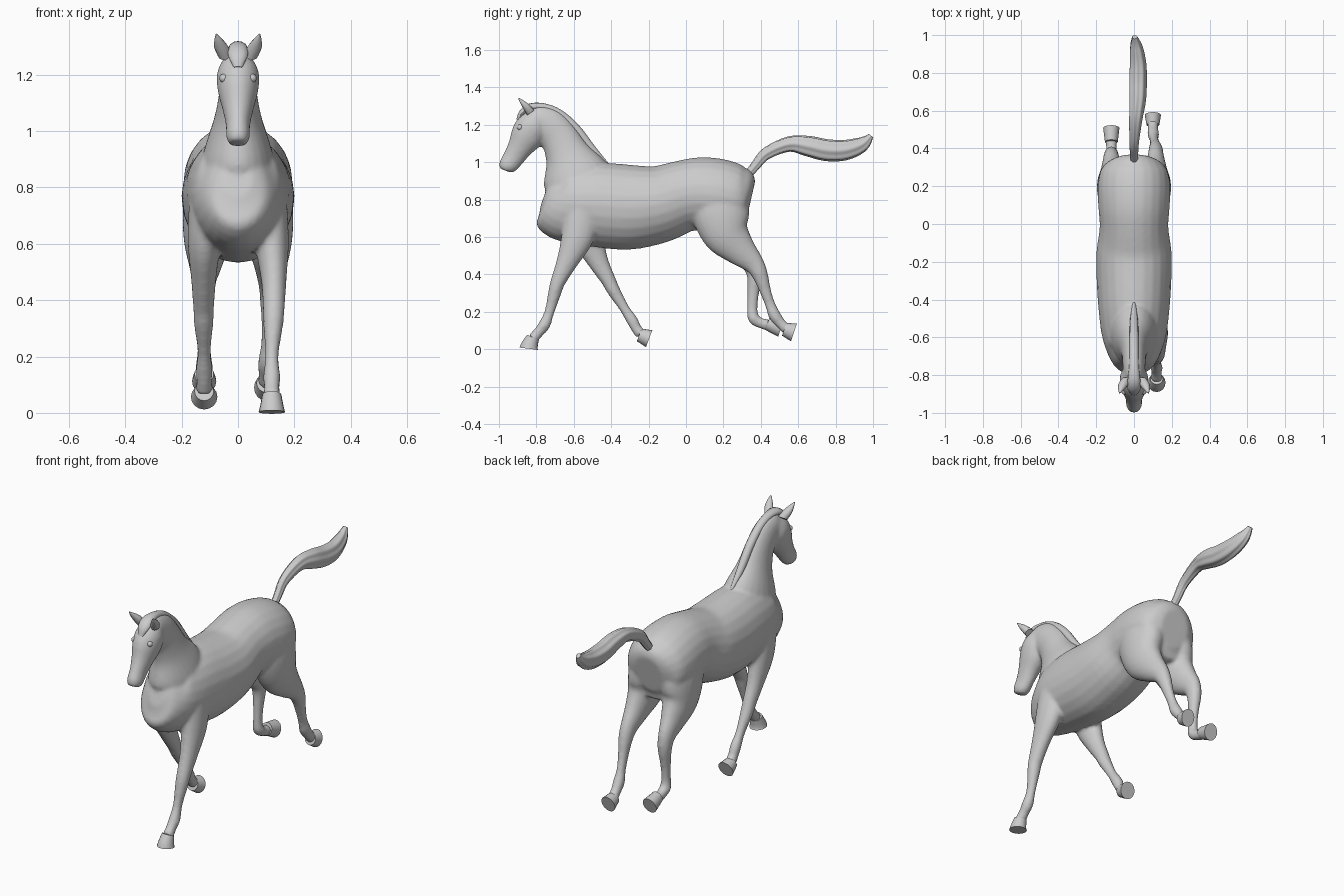
import bpy, bmesh, math


def catmull(stations, steps):
    """Smoothly interpolate (x, y, z, half_width, half_depth) stations."""
    p = [stations[0]] + list(stations) + [stations[-1]]
    out = []
    for i in range(1, len(p) - 2):
        for s in range(steps):
            t = s / steps
            out.append([0.5 * (2 * b + (c - a) * t + (2 * a - 5 * b + 4 * c - d) * t * t
                               + (3 * b - a - 3 * c + d) * t ** 3)
                        for a, b, c, d in zip(*p[i - 1:i + 3])])
    out.append(list(stations[-1]))
    return out


def loft(bm, stations, sides=20, steps=4, ridge=0.0, ridges=7):
    """Skin elliptical rings that stand square to the path in the side plane."""
    path = catmull(stations, steps)
    rings = []
    for i, (x, y, z, w, d) in enumerate(path):
        a, b = path[max(i - 1, 0)], path[min(i + 1, len(path) - 1)]
        dy, dz = b[1] - a[1], b[2] - a[2]
        n = math.hypot(dy, dz) or 1
        ring = []
        for k in range(sides):
            t = 2 * math.pi * k / sides
            r = 1 + ridge * (math.cos(ridges * t) - 1)
            u, v = w * r * math.cos(t), d * r * math.sin(t)
            ring.append(bm.verts.new((x + u, y - v * dz / n, z + v * dy / n)))
        rings.append(ring)
    for r, q in zip(rings, rings[1:]):
        for k in range(sides):
            m = (k + 1) % sides
            bm.faces.new((r[k], r[m], q[m], q[k]))
    bm.faces.new(rings[0])
    bm.faces.new(rings[-1])


def finish(name, bm, angle=50):
    bmesh.ops.recalc_face_normals(bm, faces=bm.faces[:])
    me = bpy.data.meshes.new(name)
    bm.to_mesh(me)
    bm.free()
    ob = bpy.data.objects.new(name, me)
    bpy.context.collection.objects.link(ob)
    bpy.ops.object.select_all(action='DESELECT')
    ob.select_set(True)
    bpy.context.view_layer.objects.active = ob
    bpy.ops.object.shade_smooth_by_angle(angle=math.radians(angle))
    return ob


def part(name, stations, angle=50, **kw):
    bm = bmesh.new()
    loft(bm, stations, **kw)
    return finish(name, bm, angle)


# Torso, chest to rump: y, z, half width, half height
torso = [(0, *s) for s in [
    (-.755, .83, .05, .07), (-.73, .82, .10, .15), (-.67, .79, .145, .20),
    (-.58, .775, .172, .212), (-.45, .77, .188, .227), (-.30, .76, .198, .227),
    (-.15, .775, .199, .208), (-.02, .817, .182, .192), (.08, .83, .188, .197),
    (.18, .82, .193, .197), (.27, .80, .182, .185), (.32, .795, .15, .165),
    (.345, .79, .09, .11)]]

# Neck from the withers up to the poll
neck = [(0, *s) for s in [
    (-.56, .83, .14, .16), (-.59, .93, .12, .18), (-.635, 1.045, .084, .122),
    (-.68, 1.135, .067, .102), (-.735, 1.195, .061, .098),
    (-.80, 1.225, .056, .084), (-.83, 1.23, .04, .06)]]

# Head from the poll down to the muzzle
head = [(0, *s) for s in [
    (-.775, 1.25, .05, .055), (-.815, 1.20, .075, .086), (-.85, 1.14, .071, .089),
    (-.89, 1.075, .054, .067), (-.925, 1.02, .043, .057),
    (-.953, .98, .042, .05), (-.964, .955, .032, .036)]]

# Front legs, one reaching forward (+x) and one swinging back (-x)
fore_reach = [(.11, -.55, .74, .065, .10), (.12, -.58, .60, .06, .088),
              (.127, -.635, .47, .045, .058), (.127, -.685, .36, .038, .040),
              (.125, -.70, .31, .035, .036), (.12, -.73, .20, .024, .027),
              (.12, -.758, .13, .031, .032), (.12, -.79, .09, .028, .028),
              (.12, -.82, .055, .032, .032)]
fore_back = [(-.11, -.55, .74, .065, .10), (-.12, -.525, .60, .058, .085),
             (-.122, -.47, .47, .044, .056), (-.122, -.415, .37, .037, .040),
             (-.122, -.39, .32, .035, .036), (-.12, -.33, .22, .024, .027),
             (-.12, -.288, .155, .030, .031), (-.12, -.265, .11, .028, .028),
             (-.12, -.24, .08, .032, .032)]

# Hind legs share the thigh and differ below the hock
thigh = [(.095, .165, .86, .08, .15), (.10, .185, .73, .095, .155),
         (.11, .215, .62, .083, .128), (.115, .285, .535, .06, .09)]
hind_trail = thigh + [
    (.115, .36, .46, .043, .058), (.115, .395, .40, .037, .043),
    (.11, .425, .31, .027, .031), (.105, .45, .24, .024, .028),
    (.102, .475, .18, .031, .033), (.10, .51, .135, .028, .028),
    (.10, .54, .105, .031, .031)]
hind_fold = [(-x, *s) for x, *s in thigh] + [
    (-.12, .345, .47, .043, .06), (-.12, .367, .40, .037, .043),
    (-.12, .36, .30, .027, .031), (-.12, .355, .22, .024, .028),
    (-.12, .362, .165, .031, .031), (-.12, .40, .14, .028, .028),
    (-.12, .44, .13, .031, .031)]

# Blend all the body lofts into one skin
bm = bmesh.new()
for stations in (torso, neck, head, fore_reach, fore_back, hind_trail, hind_fold):
    loft(bm, stations, sides=24)
body = finish("body", bm)
mod = body.modifiers.new("blend", 'REMESH')
mod.mode = 'VOXEL'
mod.voxel_size = 0.01
mod.use_smooth_shade = True
mod = body.modifiers.new("soften", 'SMOOTH')
mod.factor = 0.5
mod.iterations = 6

# Hooves, flaring to a flat sole
hooves = {
    "front_hoof_reaching": [(.12, -.818, .064, .034, .034), (.12, -.836, .022, .042, .045),
                            (.12, -.84, .003, .047, .05)],
    "front_hoof_back": [(-.12, -.25, .077, .034, .036), (-.12, -.197, .057, .047, .048)],
    "hind_hoof_trailing": [(.10, .525, .107, .034, .036), (.10, .577, .09, .043, .05)],
    "hind_hoof_folded": [(-.12, .435, .138, .034, .036), (-.12, .508, .113, .043, .048)],
}
for name, stations in hooves.items():
    part(name, stations, angle=35, sides=16, steps=2)

# Ears and eyes on both sides of the head
for side, s in (("left", -1), ("right", 1)):
    part("ear_" + side, [(s * .045, -.83, 1.265, .026, .024),
                         (s * .058, -.852, 1.295, .026, .021),
                         (s * .068, -.875, 1.32, .016, .013),
                         (s * .076, -.895, 1.343, .003, .003)], sides=10, steps=3)
    bm = bmesh.new()
    bmesh.ops.create_uvsphere(bm, u_segments=12, v_segments=8, radius=.016)
    bmesh.ops.translate(bm, verts=bm.verts[:], vec=(s * .05, -.888, 1.187))
    finish("eye_" + side, bm)

# Mane along the crest, ending in a forelock between the ears
part("mane", [(0, *m) for m in [
    (-.42, .99, .008, .008), (-.50, 1.07, .02, .02), (-.59, 1.185, .024, .022),
    (-.68, 1.262, .024, .022), (-.76, 1.295, .026, .02), (-.83, 1.295, .034, .02),
    (-.875, 1.265, .034, .018), (-.90, 1.225, .015, .008)]], sides=12)

# Tail streaming behind with hair ridges
part("tail", [
    (0, .32, .92, .02, .022), (0, .37, .98, .022, .026), (0, .43, 1.047, .026, .033),
    (.008, .55, 1.097, .036, .042), (.018, .65, 1.087, .045, .056),
    (.02, .75, 1.065, .048, .06), (.02, .85, 1.065, .045, .056),
    (.012, .94, 1.095, .034, .042), (.004, .99, 1.142, .014, .014)],
    sides=42, ridge=.06)
